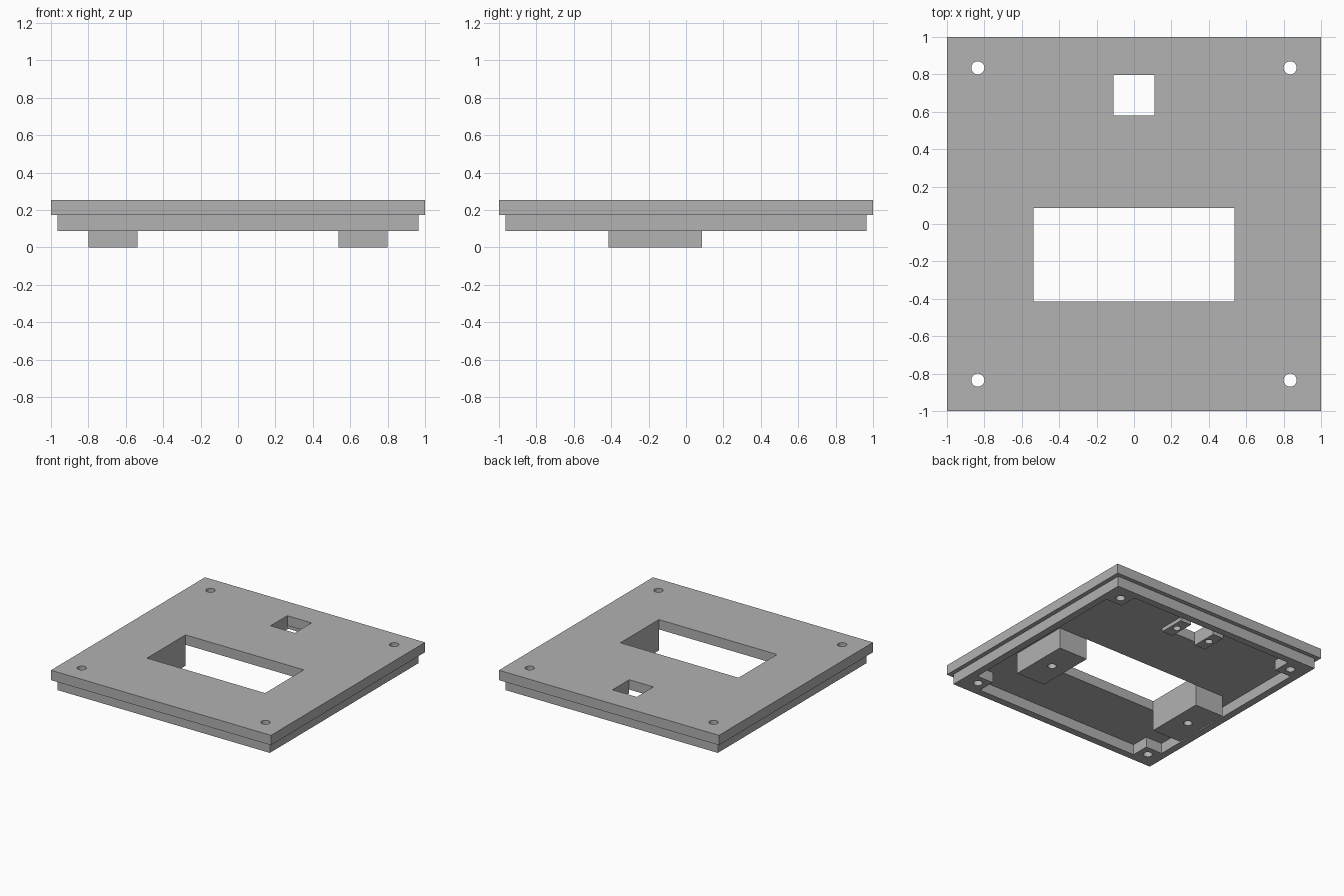
import bpy, bmesh, math
from mathutils import Matrix, Vector

if "Cube" in bpy.data.objects:
    bpy.data.objects.remove(bpy.data.objects["Cube"], do_unlink=True)

grey = bpy.data.materials.new("light_grey")
grey.use_nodes = True
colour = (0.445, 0.445, 0.445, 1)
grey.diffuse_color = colour
grey.node_tree.nodes["Principled BSDF"].inputs["Base Color"].default_value = colour

# Main levels and widths
TOP, PLATE_BASE, RIM_BASE, LEDGE_BASE = 0.254, 0.173, 0.087, 0.142
RIM_OUT, RIM_IN, POST_IN, HOLE = 0.965, 0.905, 0.755, 0.835


def new_object(name, bm):
    mesh = bpy.data.meshes.new(name)
    bm.to_mesh(mesh)
    bm.free()
    mesh.materials.append(grey)
    obj = bpy.data.objects.new(name, mesh)
    bpy.context.collection.objects.link(obj)
    return obj


def box(name, x, y, z):
    """Box from three (low, high) ranges."""
    ranges = (x, y, z)
    centre = Vector([sum(r) / 2 for r in ranges])
    size = [r[1] - r[0] for r in ranges]
    bm = bmesh.new()
    bmesh.ops.create_cube(bm, size=1, matrix=Matrix.Translation(centre) @ Matrix.Diagonal((*size, 1)))
    return new_object(name, bm)


def rod(name, x, y, z, radius):
    """Upright cylinder, used for drilling."""
    bm = bmesh.new()
    bmesh.ops.create_cone(bm, cap_ends=True, segments=32, radius1=radius, radius2=radius,
                          depth=z[1] - z[0], matrix=Matrix.Translation((x, y, sum(z) / 2)))
    return new_object(name, bm)


def cut(obj, *cutters):
    """Subtract each cutter, then discard it."""
    for cutter in cutters:
        mod = obj.modifiers.new("cut", 'BOOLEAN')
        mod.operation, mod.solver, mod.object = 'DIFFERENCE', 'EXACT', cutter
        bpy.context.view_layer.update()
        graph = bpy.context.evaluated_depsgraph_get()
        mesh = bpy.data.meshes.new_from_object(obj.evaluated_get(graph))
        obj.modifiers.clear()
        obj.data = mesh
        bpy.data.objects.remove(cutter, do_unlink=True)


def corner_drills():
    return [rod("drill", sx * HOLE, sy * HOLE, (-1, 1), 0.035) for sx in (-1, 1) for sy in (-1, 1)]


# Cover plate with display window, small square window and corner holes
plate = box("cover_plate", (-1, 1), (-1, 1), (PLATE_BASE, TOP))
cut(plate,
    box("cutter", (-0.537, 0.537), (-0.415, 0.085), (-1, 1)),
    box("cutter", (-0.11, 0.11), (0.58, 0.797), (-1, 1)),
    *corner_drills())

# Inset rim whose cross-shaped opening leaves a screw post in each corner
out, inner, post = [(-v, v) for v in (RIM_OUT, RIM_IN, POST_IN)]
rim = box("rim_with_corner_posts", out, out, (RIM_BASE, PLATE_BASE))
cut(rim, box("cutter", inner, post, (-1, 1)), box("cutter", post, inner, (-1, 1)), *corner_drills())

for side, s in (("left", 1), ("right", -1)):
    # Tall mounting block beside the display window, with a blind hole
    block = box(side + "_mounting_block", sorted((s * 0.537, s * 0.8)), (-0.415, 0.085), (0, PLATE_BASE))
    cut(block, rod("drill", s * 0.668, -0.165, (-0.1, 0.13), 0.033))
    # Low ledge beside the square window, with a blind hole
    ledge = box(side + "_sensor_ledge", sorted((s * 0.11, s * 0.209)), (0.58, 0.797), (LEDGE_BASE, PLATE_BASE))
    cut(ledge, rod("drill", s * 0.157, 0.688, (0, 0.2), 0.03))
    cut(plate, rod("drill", s * 0.157, 0.688, (0, 0.22), 0.03))

# Smooth hole walls, sharp everywhere else
for obj in bpy.context.collection.objects:
    obj.select_set(obj.type == 'MESH')
bpy.context.view_layer.objects.active = plate
bpy.ops.object.shade_smooth_by_angle(angle=math.radians(30))
